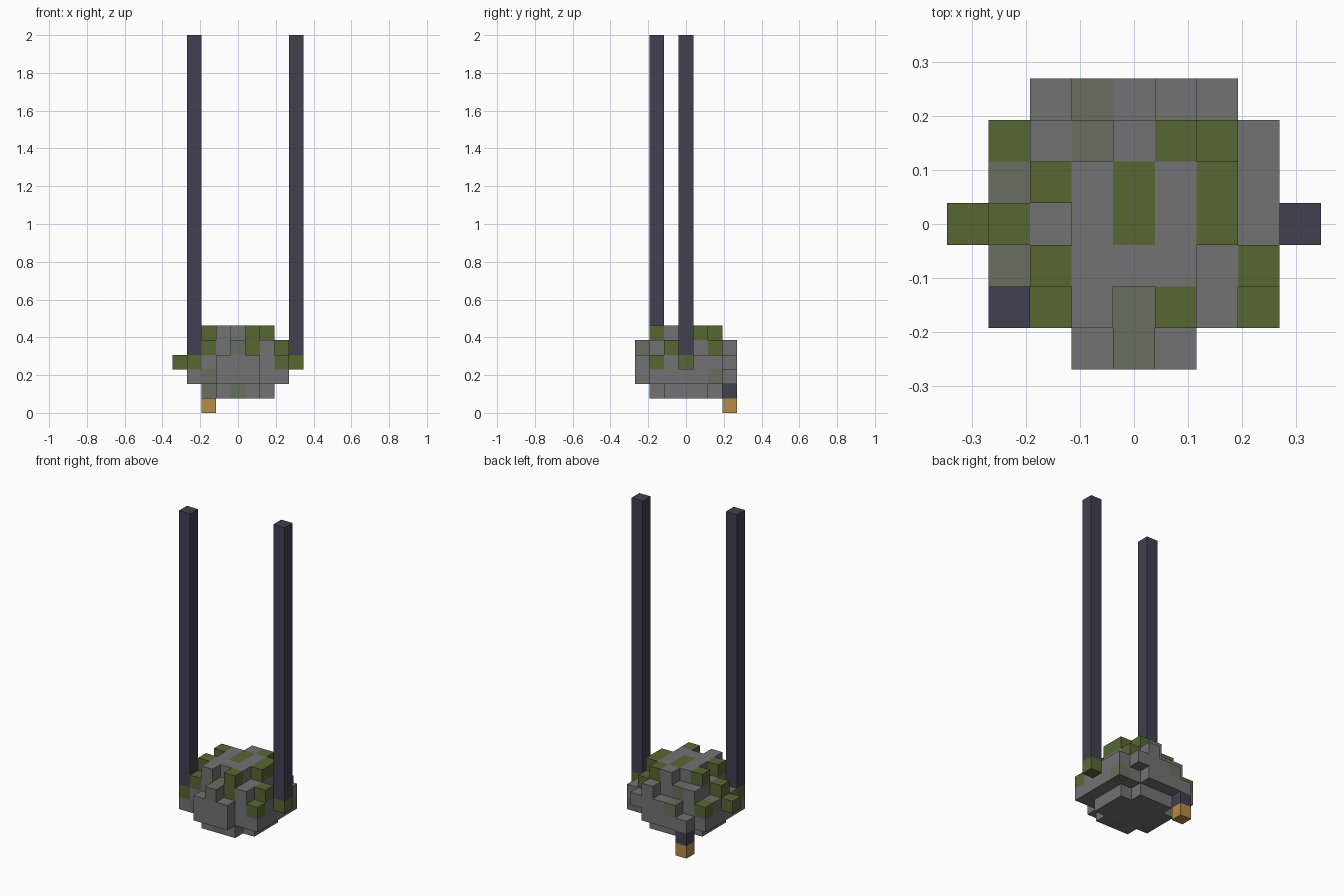
import bpy, bmesh
from mathutils import Vector

cube = bpy.data.objects.get("Cube")
if cube:
    bpy.data.objects.remove(cube, do_unlink=True)

CELL = 2 / 26


def material(name, rgb):
    m = bpy.data.materials.new(name)
    m.use_nodes = True
    m.diffuse_color = (*rgb, 1)
    bsdf = m.node_tree.nodes["Principled BSDF"]
    bsdf.inputs["Base Color"].default_value = (*rgb, 1)
    bsdf.inputs["Roughness"].default_value = 0.9
    return m


STONE = material("grey stone", (0.17, 0.17, 0.17))
MOSS = material("green moss", (0.095, 0.135, 0.034))
LICHEN = material("pale lichen", (0.135, 0.163, 0.115))
IRON = material("dark iron", (0.053, 0.053, 0.08))
LAMP = material("amber lamp", (0.47, 0.26, 0.06))

# Six cell sides: normal and two tangents
SIDES = []
for axis in range(3):
    for sign in (-1, 1):
        n, u, v = Vector(), Vector(), Vector()
        n[axis] = sign
        u[(axis + 1) % 3] = 1
        v[(axis + 2) % 3] = sign
        SIDES.append((n, u, v))


def block_object(name, cells, mats):
    """Outer skin of a set of cells; cells maps (x, y, z) to a material slot."""
    bm = bmesh.new()
    for pos, slot in cells.items():
        mid = Vector(pos) + Vector((0, 0, 0.5))
        for n, u, v in SIDES:
            if tuple(int(c) for c in Vector(pos) + n) in cells:
                continue
            corners = [(mid + (n + a * u + b * v) / 2) * CELL
                       for a, b in ((-1, -1), (1, -1), (1, 1), (-1, 1))]
            face = bm.faces.new([bm.verts.new(c) for c in corners])
            face.material_index = slot
    bmesh.ops.remove_doubles(bm, verts=bm.verts, dist=CELL / 100)
    mesh = bpy.data.meshes.new(name)
    bm.to_mesh(mesh)
    bm.free()
    for m in mats:
        mesh.materials.append(m)
    obj = bpy.data.objects.new(name, mesh)
    bpy.context.collection.objects.link(obj)
    return obj


# Boulder plan, back row first: top layer of each column and its covering
HEIGHTS = ["..23343..",
           ".3445543.",
           ".3555553.",
           "344555533",
           ".3555544.",
           ".3454543.",
           "...343..."]
COVER = ["..rprrr..",
         ".mrprmmr.",
         ".pmrmrmr.",
         "mmrrmrmrm",
         ".pmrrrrm.",
         ".mmrpmrm.",
         "...rpr..."]


def underside(x, y):
    """Lowest layer of a column: the boulder narrows towards its base."""
    if abs(x) == 4 or (x, y) == (2, 3):
        return 3
    if abs(x) == 3 or abs(y) == 3 or abs(x * y) == 4:
        return 2
    return 1


boulder = {}
for row, (heights, cover) in enumerate(zip(HEIGHTS, COVER)):
    for col, (h, c) in enumerate(zip(heights, cover)):
        if h == ".":
            continue
        x, y, top = col - 4, 3 - row, int(h)
        for z in range(underside(x, y), top + 1):
            boulder[x, y, z] = "rmp".index(c) if z == top else 0

# Extra growth on the flanks
boulder[1, -2, 4] = 1
for spot in ((-2, -2, 2), (-2, -1, 1), (0, -2, 1), (3, 2, 2)):
    boulder[spot] = 2
block_object("boulder", boulder, [STONE, MOSS, LICHEN])

# Two long hanging posts
for name, x, y in (("right_post", -3, -2), ("left_post", 4, 0)):
    block_object(name, {(x, y, z): 0 for z in range(4, 26)}, [IRON])

# Lamp hanging under the back edge
block_object("lamp_hook", {(-2, 3, 1): 0}, [IRON])
block_object("lamp", {(-2, 3, 0): 0}, [LAMP])
